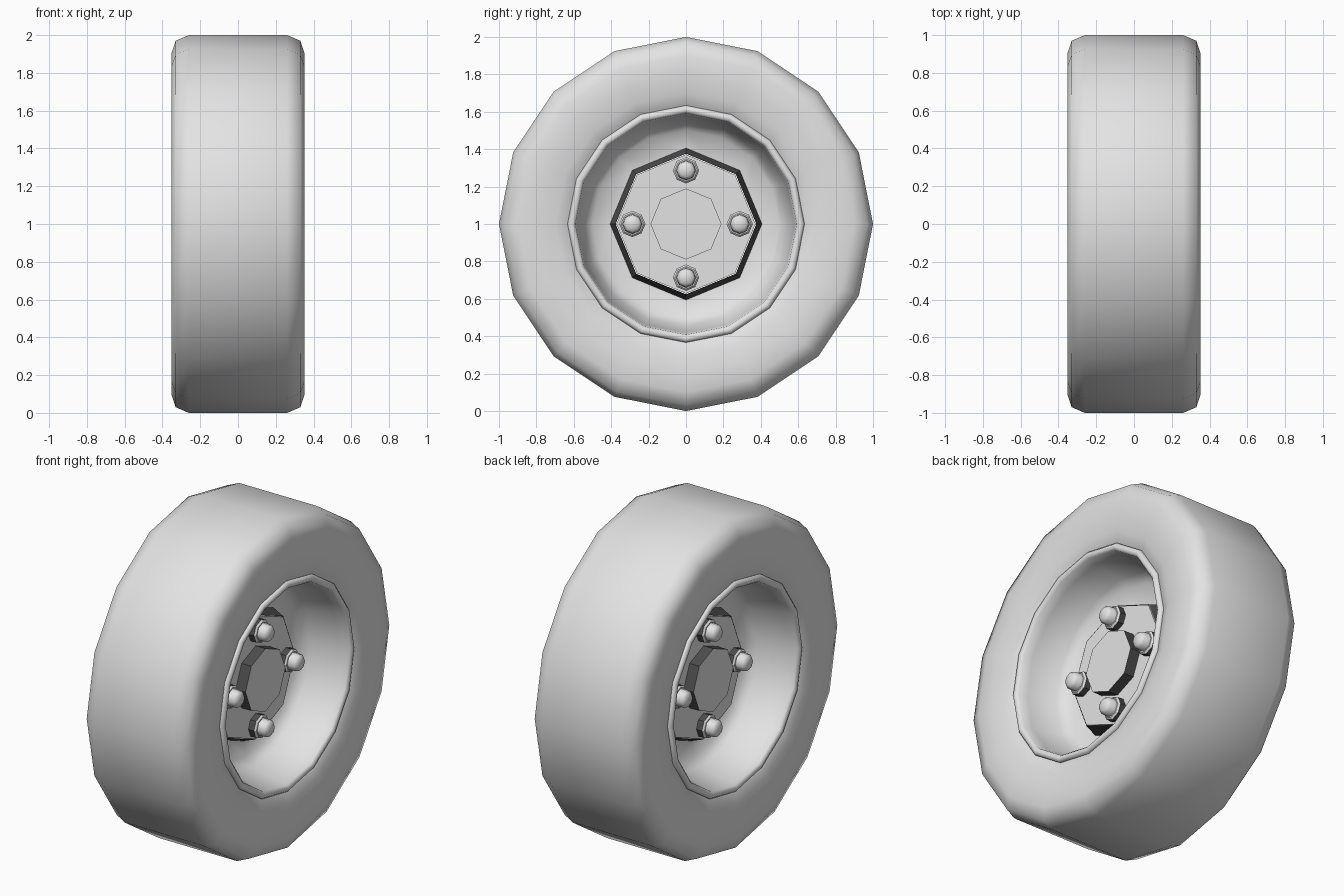
import bpy, bmesh, math

if "Cube" in bpy.data.objects:
    bpy.data.objects.remove(bpy.data.objects["Cube"])


def material(name, value):
    m = bpy.data.materials.new(name)
    m.diffuse_color = (value, value, value, 1)
    m.use_nodes = True
    m.node_tree.nodes["Principled BSDF"].inputs["Base Color"].default_value = m.diffuse_color
    return m


LIGHT = material("light_grey", 0.77)
DARK = material("dark_grey", 0.075)


def lathe(name, profile, sides, centre=(0, 1), smooth=30, octagon_from=(), dark_sides=False):
    """Spin (x, radius) points about an x-directed axis at (y, z) = centre."""
    bm = bmesh.new()
    rings = []
    for i, (x, r) in enumerate(profile):
        if r == 0:
            rings.append([bm.verts.new((x, centre[0], centre[1]))] * sides)
            continue
        ring = []
        for k in range(sides):
            a = 2 * math.pi * k / sides
            # pull odd points in so a 16-sided ring reads as an octagon
            rr = r * math.cos(math.pi / 8) if i in octagon_from and k % 2 else r
            ring.append(bm.verts.new((x, centre[0] + rr * math.sin(a),
                                      centre[1] + rr * math.cos(a))))
        rings.append(ring)
    for a, b in zip(rings, rings[1:]):
        for k in range(sides):
            n = (k + 1) % sides
            vs = list(dict.fromkeys([a[k], a[n], b[n], b[k]]))
            if len(vs) > 2:
                bm.faces.new(vs)
    bmesh.ops.recalc_face_normals(bm, faces=bm.faces)
    bm.normal_update()
    for f in bm.faces:
        f.smooth = True
        # side walls of the hub parts are dark
        f.material_index = int(dark_sides and abs(f.normal.x) < 0.6)
    me = bpy.data.meshes.new(name)
    bm.to_mesh(me)
    bm.free()
    me.set_sharp_from_angle(angle=math.radians(smooth))
    me.materials.append(LIGHT)
    me.materials.append(DARK)
    ob = bpy.data.objects.new(name, me)
    bpy.context.collection.objects.link(ob)
    return ob


def both_sides(half):
    """Mirror a half profile that runs outward-in on the +x side."""
    return [(-x, r) for x, r in reversed(half)] + half


# Tyre with gently bulged sidewalls
lathe("tyre", both_sides([(0.26, 1.0), (0.33, 0.97), (0.353, 0.90), (0.353, 0.80),
                          (0.342, 0.70), (0.32, 0.632), (0.29, 0.60)]), 16, smooth=65)

# Rim: rounded lip, deep bowl, inner edge meeting the octagonal hub
rim = [(0.30, 0.632), (0.328, 0.634), (0.340, 0.622), (0.340, 0.604), (0.328, 0.592),
       (0.27, 0.583), (0.10, 0.545), (0.05, 0.50), (0.035, 0.405)]
for s in (1, -1):
    lathe("rim", [(s * x, r) for x, r in rim], 16, smooth=62, octagon_from={8})

# Octagonal hub with dark tapered walls, and a raised cap on each face
lathe("hub", both_sides([(0.118, 0.372), (0.118, 0)]), 8)
for s in (1, -1):
    lathe("hub_wall", [(s * 0.03, 0.408), (s * 0.116, 0.376)], 8, dark_sides=True)
lathe("hub_cap", both_sides([(0.183, 0.19), (0.183, 0)]), 8, dark_sides=True)

# Four domed wheel nuts on each face
for s in (1, -1):
    for k in range(4):
        a = k * math.pi / 2
        c = (0.287 * math.sin(a), 1 + 0.287 * math.cos(a))
        lathe("nut_base", [(s * x, r) for x, r in
              [(0.105, 0), (0.105, 0.07), (0.155, 0.07), (0.165, 0.06), (0.165, 0)]],
              8, c, dark_sides=True)
        lathe("nut_dome", [(s * x, r) for x, r in
              [(0.155, 0), (0.155, 0.054), (0.205, 0.05), (0.220, 0.036), (0.222, 0)]],
              8, c, 65)
